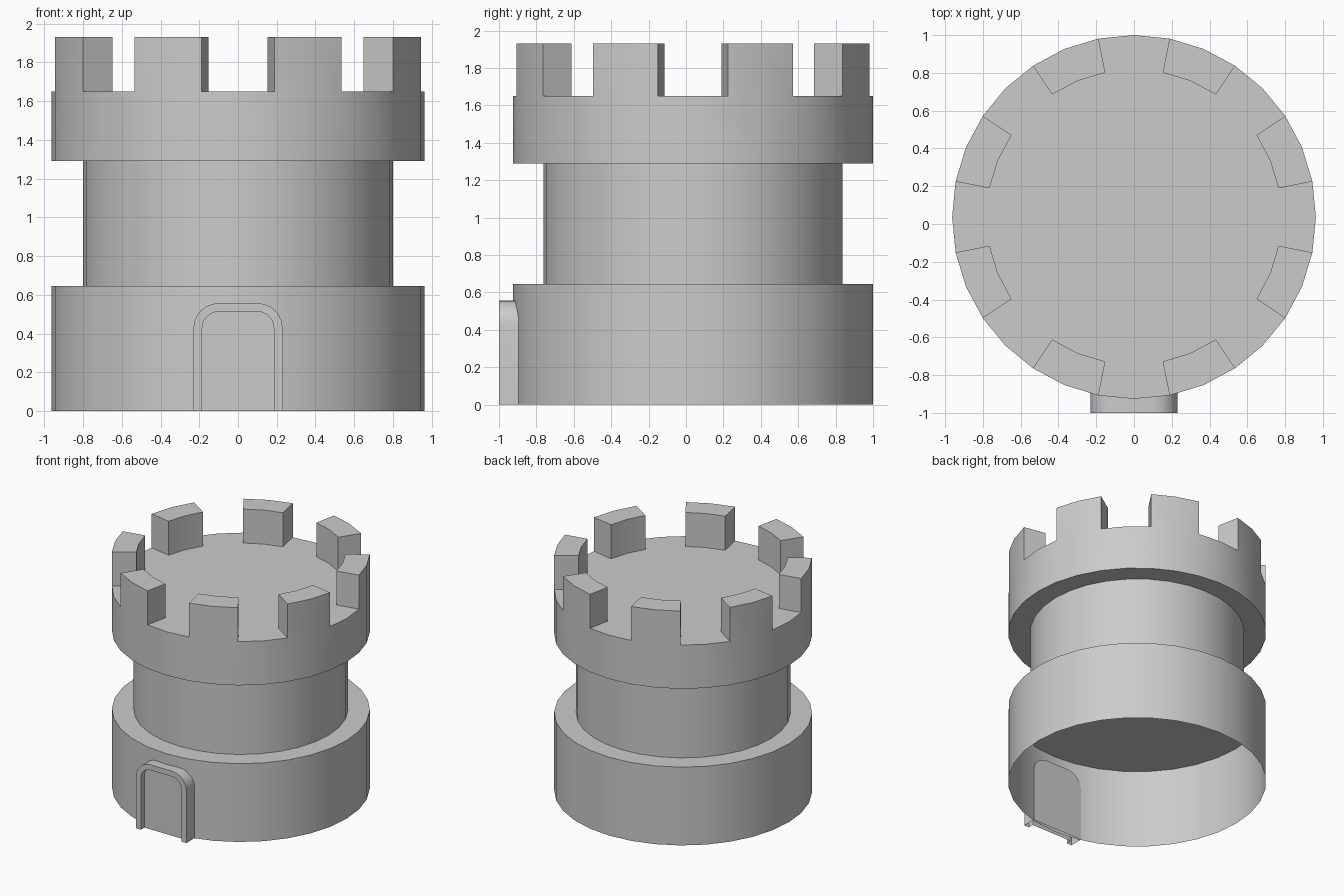
import bpy, bmesh
from math import sin, cos, pi, radians

if "Cube" in bpy.data.objects:
    bpy.data.objects.remove(bpy.data.objects["Cube"])

N = 32            # sides of the round parts
CY = 0.037        # tower axis sits slightly behind the origin
R, R_SHAFT, R_IN = 0.963, 0.80, 0.78


def material(name, v):
    m = bpy.data.materials.new(name)
    m.diffuse_color = (v, v, v, 1)
    m.use_nodes = True
    m.node_tree.nodes["Principled BSDF"].inputs["Base Color"].default_value = m.diffuse_color
    return m


stone = material("stone", 0.64)
pale_stone = material("pale_stone", 0.8)


def finish(bm, name, mat):
    bmesh.ops.recalc_face_normals(bm, faces=bm.faces)
    me = bpy.data.meshes.new(name)
    bm.to_mesh(me)
    bm.free()
    ob = bpy.data.objects.new(name, me)
    bpy.context.collection.objects.link(ob)
    me.materials.append(mat)
    bpy.ops.object.select_all(action='DESELECT')
    ob.select_set(True)
    bpy.context.view_layer.objects.active = ob
    bpy.ops.object.shade_smooth_by_angle(angle=radians(30))
    return ob


def ring(bm, r, z):
    return [bm.verts.new((r * sin(2 * pi * i / N), CY + r * cos(2 * pi * i / N), z))
            for i in range(N)]


def bridge(bm, a, b, closed=True):
    n = len(a)
    return [bm.faces.new((a[i], a[(i + 1) % n], b[(i + 1) % n], b[i]))
            for i in range(n if closed else n - 1)]


def drum(name, r, z0, z1, mat, top=False):
    bm = bmesh.new()
    lo, hi = ring(bm, r, z0), ring(bm, r, z1)
    bridge(bm, lo, hi)
    if top:
        bm.faces.new(hi)
    finish(bm, name, mat)


# Hollow base, open underneath, and the two-tone shaft
drum("base", R, 0, 0.645, stone, top=True)
drum("shaft_lower", R_SHAFT, 0.645, 0.97, pale_stone)
drum("shaft_upper", R_SHAFT, 0.97, 1.29, stone)

# Crown: drum with eight battlements raised from its rim
bm = bmesh.new()
lo, hi, inner = ring(bm, R, 1.29), ring(bm, R, 1.65), ring(bm, R_IN, 1.65)
bm.faces.new(lo)
bridge(bm, lo, hi)
rim = bridge(bm, hi, inner)
bm.faces.new(inner)
raised = [f for i, f in enumerate(rim) if i % 4 in (1, 2)]
bm.normal_update()
out = bmesh.ops.extrude_face_region(bm, geom=raised)
bmesh.ops.translate(bm, vec=(0, 0, 0.28),
                    verts=[v for v in out["geom"] if isinstance(v, bmesh.types.BMVert)])
bmesh.ops.delete(bm, geom=[f for f in raised if f.is_valid], context='FACES_ONLY')
finish(bm, "crown", stone)


# Doorway: rounded arch outline, open at the ground
def arch(bm, w, h, r, y, steps=6):
    right = [(w, 0)] + [(w - r + r * cos(pi / 2 * i / steps), h - r + r * sin(pi / 2 * i / steps))
                        for i in range(steps + 1)]
    pts = right + [(-x, z) for x, z in reversed(right)]
    return [bm.verts.new((x, y, z)) for x, z in pts]


OUTER, INNER = (0.23, 0.557, 0.13), (0.185, 0.513, 0.085)
Y_FRONT, Y_PANEL, Y_BACK = -1.0, -0.955, -0.89

bm = bmesh.new()
loops = [arch(bm, *OUTER, Y_BACK), arch(bm, *OUTER, Y_FRONT),
         arch(bm, *INNER, Y_FRONT), arch(bm, *INNER, Y_PANEL)]
for a, b in zip(loops, loops[1:]):
    bridge(bm, a, b, closed=False)
finish(bm, "door_frame", pale_stone)

for name, shape, y in (("door_panel", INNER, Y_PANEL), ("door_back", OUTER, Y_BACK)):
    bm = bmesh.new()
    bm.faces.new(arch(bm, *shape, y))
    finish(bm, name, stone)
